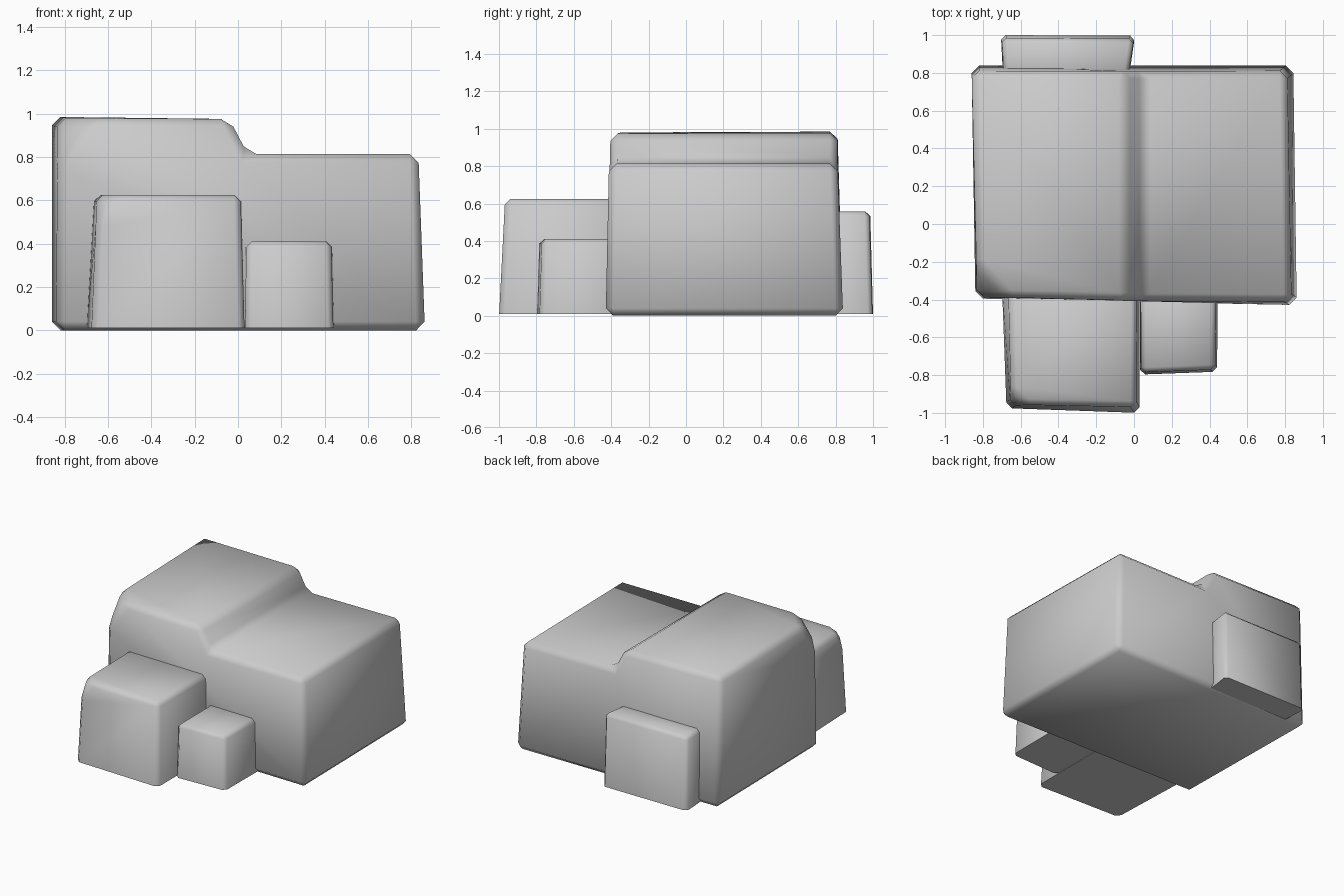
import bpy, bmesh, math
from mathutils import Vector

cube = bpy.data.objects.get("Cube")
if cube:
    bpy.data.objects.remove(cube, do_unlink=True)

grey = bpy.data.materials.new("plain grey")
grey.use_nodes = True
grey.diffuse_color = (0.6, 0.6, 0.6, 1)
grey.node_tree.nodes["Principled BSDF"].inputs["Base Color"].default_value = (0.6, 0.6, 0.6, 1)


def block(name, ring_a, ring_b, bevel, cut=None, open_floor=False):
    """Join two matching outlines into a solid, chop a corner, then chamfer it."""
    bm = bmesh.new()
    a = [bm.verts.new(p) for p in ring_a]
    b = [bm.verts.new(p) for p in ring_b]
    n = len(a)
    bm.faces.new(a)
    bm.faces.new(b[::-1])
    for i in range(n):
        j = (i + 1) % n
        bm.faces.new((a[j], a[i], b[i], b[j]))
    bmesh.ops.recalc_face_normals(bm, faces=bm.faces)
    if cut:
        # Slice off the corner outside the plane through three points
        p, q, r = (Vector(c) for c in cut)
        normal = (q - p).cross(r - p)
        if normal.z < 0:
            normal.negate()
        bmesh.ops.bisect_plane(bm, geom=bm.verts[:] + bm.edges[:] + bm.faces[:],
                               plane_co=p, plane_no=normal, clear_outer=True)
        bmesh.ops.holes_fill(bm, edges=[e for e in bm.edges if e.is_boundary])
        bmesh.ops.recalc_face_normals(bm, faces=bm.faces)
    floor = min(v.co.z for v in bm.verts) + 0.001
    edges = [e for e in bm.edges if e.calc_face_angle(0) > 0.3
             and not (open_floor and all(v.co.z < floor for v in e.verts))]
    bmesh.ops.bevel(bm, geom=edges, offset=bevel, segments=1, profile=0.5,
                    affect='EDGES', clamp_overlap=True)
    bmesh.ops.recalc_face_normals(bm, faces=bm.faces)
    mesh = bpy.data.meshes.new(name)
    bm.to_mesh(mesh)
    bm.free()
    mesh.materials.append(grey)
    ob = bpy.data.objects.new(name, mesh)
    bpy.context.collection.objects.link(ob)
    bpy.ops.object.select_all(action='DESELECT')
    ob.select_set(True)
    bpy.context.view_layer.objects.active = ob
    bpy.ops.object.shade_smooth_by_angle(angle=math.radians(60))
    return ob


def annex(name, base, top, height, bevel, cut=None):
    block(name, [(x, y, 0.01) for x, y in base], [(x, y, height) for x, y in top],
          bevel, cut, open_floor=True)


# Main building: stepped outline, slightly skewed from front to back
front = [(-0.84, -0.395, 0), (0.863, -0.43, 0), (0.833, -0.412, 0.813),
         (0.045, -0.408, 0.813), (-0.04, -0.405, 0.975), (-0.83, -0.385, 0.98)]
back = [(-0.86, 0.84, 0), (0.845, 0.84, 0), (0.81, 0.81, 0.813),
        (0.045, 0.81, 0.813), (-0.04, 0.81, 0.975), (-0.86, 0.81, 0.985)]
block("main_building", front, back, 0.04,
      cut=((-0.84, -0.39, 0.74), (-0.84, -0.2, 0.98), (-0.66, -0.39, 0.98)))

# Large front annex
annex("large_front_annex",
      [(-0.675, -0.975), (0.03, -1.0), (0.03, -0.3), (-0.70, -0.3)],
      [(-0.65, -0.955), (0.012, -0.968), (0.015, -0.3), (-0.665, -0.3)],
      0.625, 0.03,
      cut=((-0.67, -0.965, 0.46), (-0.657, -0.87, 0.625), (-0.56, -0.958, 0.625)))

# Small front annex
annex("small_front_annex",
      [(0.033, -0.797), (0.44, -0.782), (0.443, -0.3), (0.033, -0.3)],
      [(0.038, -0.785), (0.43, -0.77), (0.435, -0.3), (0.035, -0.3)],
      0.41, 0.025)

# Rear annex
annex("rear_annex",
      [(-0.69, 0.72), (-0.035, 0.72), (0.005, 0.997), (-0.705, 1.0)],
      [(-0.685, 0.72), (-0.04, 0.72), (0.0, 0.98), (-0.70, 0.985)],
      0.557, 0.025)
